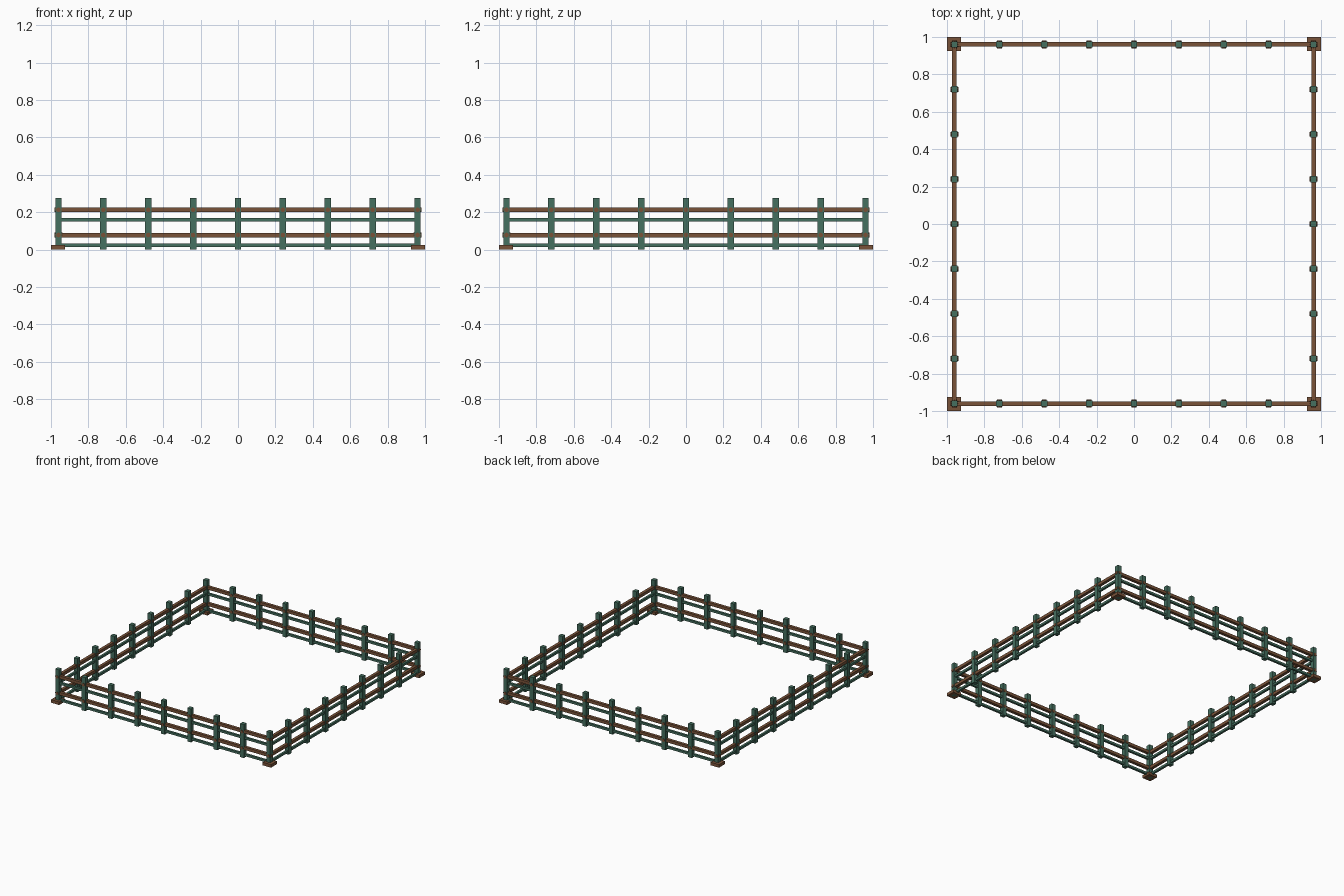
import bpy
import math
from mathutils import Matrix

if "Cube" in bpy.data.objects:
    bpy.data.objects.remove(bpy.data.objects["Cube"])


def material(name, color):
    m = bpy.data.materials.new(name)
    m.diffuse_color = (*color, 1)
    m.use_nodes = True
    m.node_tree.nodes["Principled BSDF"].inputs["Base Color"].default_value = m.diffuse_color
    return m


GREEN = material("weathered green", (0.06, 0.16, 0.115))
BROWN = material("rust brown", (0.19, 0.085, 0.04))
E = 0.96        # fence line distance from centre
STEP = 0.24     # post spacing


def box(name, center, size, mat, turn=0):
    bpy.ops.mesh.primitive_cube_add(size=1)
    o = bpy.context.object
    o.name = name
    o.data.transform(Matrix.Rotation(turn, 4, 'Z')
                     @ Matrix.Translation(center)
                     @ Matrix.Diagonal((*size, 1)))
    o.data.materials.append(mat)
    return o


def bolt(center, turn):
    bpy.ops.mesh.primitive_cylinder_add(vertices=8, radius=0.013, depth=0.042)
    o = bpy.context.object
    o.name = "rail_bolt"
    o.data.transform(Matrix.Rotation(turn, 4, 'Z')
                     @ Matrix.Translation(center)
                     @ Matrix.Rotation(math.pi / 2, 4, 'X'))
    o.data.materials.append(BROWN)


# Rails: height, thickness, depth, colour
RAILS = [(0.213, 0.024, 0.024, BROWN), (0.16, 0.018, 0.018, GREEN),
         (0.078, 0.024, 0.024, BROWN), (0.023, 0.018, 0.018, GREEN)]

# Four identical sides, turned around the centre
for side in range(4):
    turn = side * math.pi / 2
    for z, h, d, mat in RAILS:
        box("rail", (0, -E, z), (2 * E, d, h), mat, turn)
    # Posts, with a corner post at the start of each side
    for i in range(8):
        x = -E + i * STEP
        box("corner_post" if i == 0 else "post",
            (x, -E, 0.1375), (0.034, 0.034, 0.275), GREEN, turn)
    # Bolts through every post, including both corners
    for i in range(9):
        for z in (0.213, 0.078):
            bolt((-E + i * STEP, -E, z), turn)
    # Corner foot plate
    box("foot_plate", (-0.9625, -0.9625, 0.0125), (0.075, 0.075, 0.025), BROWN, turn)
